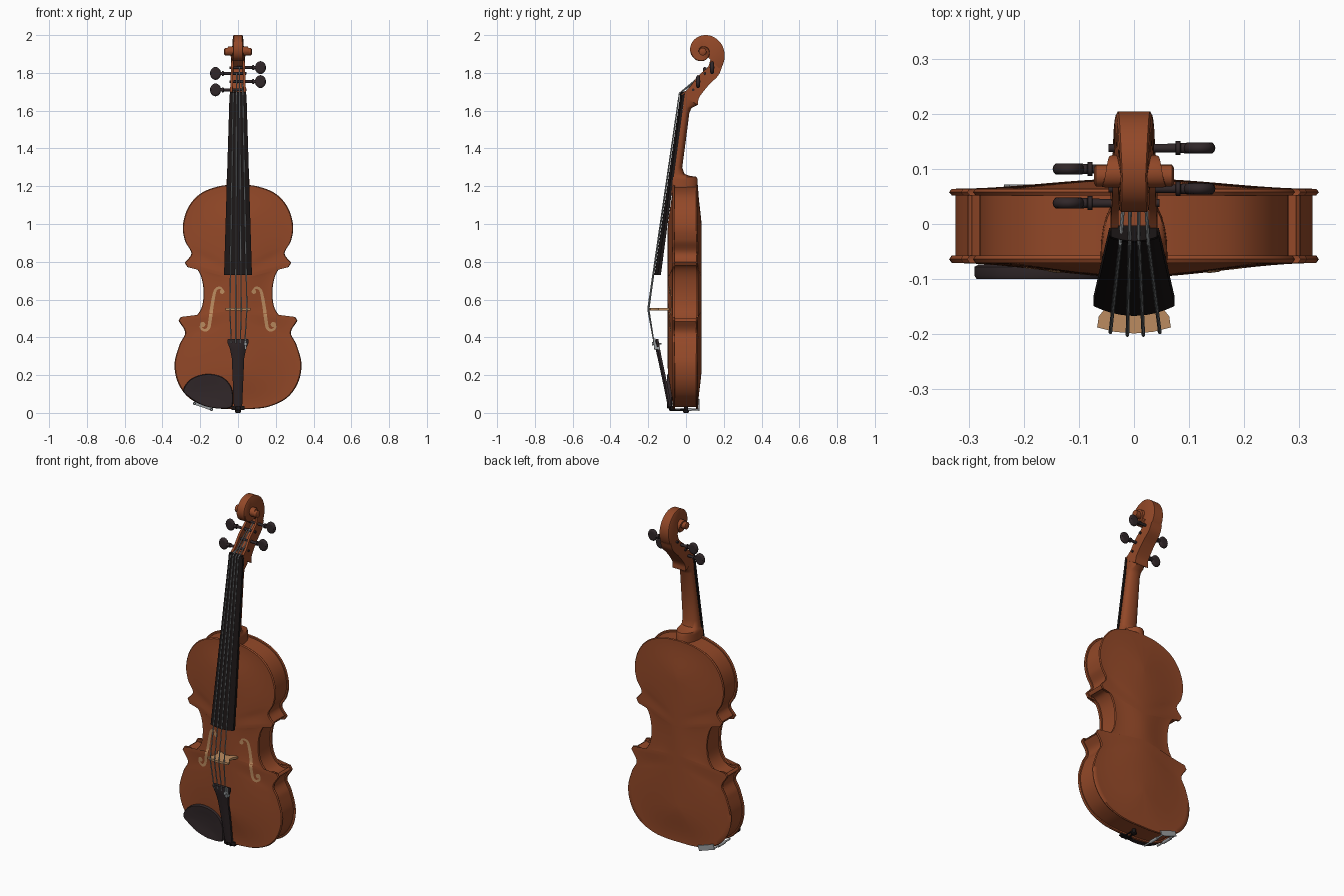
import bpy, bmesh, math
from mathutils import Vector
from mathutils.bvhtree import BVHTree

if "Cube" in bpy.data.objects:
    bpy.data.objects.remove(bpy.data.objects["Cube"])


def material(name, rgb):
    m = bpy.data.materials.new(name)
    m.diffuse_color = (*rgb, 1)
    m.use_nodes = True
    m.node_tree.nodes["Principled BSDF"].inputs["Base Color"].default_value = m.diffuse_color
    return m


VARNISH = material("brown varnish", (0.29, 0.065, 0.021))
BLACK = material("black wood", (0.011, 0.008, 0.008))
EBONY = material("dark ebony", (0.03, 0.02, 0.022))
MAPLE = material("pale maple", (0.5, 0.26, 0.115))
STEEL = material("steel", (0.33, 0.35, 0.36))


def finish(bm, name, mat, angle=35):
    bmesh.ops.remove_doubles(bm, verts=bm.verts, dist=1e-5)
    bmesh.ops.recalc_face_normals(bm, faces=bm.faces)
    me = bpy.data.meshes.new(name)
    bm.to_mesh(me)
    bm.free()
    me.materials.append(mat)
    ob = bpy.data.objects.new(name, me)
    bpy.context.collection.objects.link(ob)
    bpy.ops.object.select_all(action='DESELECT')
    ob.select_set(True)
    bpy.context.view_layer.objects.active = ob
    bpy.ops.object.shade_smooth_by_angle(angle=math.radians(angle))
    return ob


def loft(name, rings, mat, angle=35, caps=True):
    """Skin a list of equal-length closed rings."""
    bm = bmesh.new()
    vs = [[bm.verts.new(p) for p in r] for r in rings]
    n = len(vs[0])
    for a, b in zip(vs, vs[1:]):
        for i in range(n):
            bm.faces.new((a[i], a[(i + 1) % n], b[(i + 1) % n], b[i]))
    if caps:
        bm.faces.new(vs[0])
        bm.faces.new(vs[-1])
    return finish(bm, name, mat, angle)


def spline(pts, n=8, closed=False):
    """Catmull-Rom through a few points."""
    P = [Vector(p) for p in pts]
    ext = [P[-1]] + P + P[:2] if closed else [2 * P[0] - P[1]] + P + [2 * P[-1] - P[-2]]
    out = []
    for a, b, c, d in zip(ext, ext[1:], ext[2:], ext[3:]):
        for k in range(n):
            t = k / n
            out.append(0.5 * (2 * b + (c - a) * t + (2 * a - 5 * b + 4 * c - d) * t * t
                              + (3 * b - a - 3 * c + d) * t ** 3))
    return out if closed else out + [P[-1]]


def lathe(name, origin, axis, profile, mat, n=20):
    """Round part along axis 'x', 'y' or 'z'; profile is (distance, radius)."""
    k = "xyz".index(axis)
    rings = []
    for d, r in profile:
        ring = []
        for i in range(n):
            a = math.tau * i / n
            p = Vector(origin)
            p[k] += d
            p[(k + 1) % 3] += r * math.cos(a)
            p[(k + 2) % 3] += r * math.sin(a)
            ring.append(p)
        rings.append(ring)
    return loft(name, rings, mat)


def tube(name, pts, r, mat, n=8):
    for i, (a, b) in enumerate(zip(pts, pts[1:])):
        a, b = Vector(a), Vector(b)
        q = (b - a).to_track_quat('Z', 'Y')
        off = [q @ Vector((r * math.cos(math.tau * k / n), r * math.sin(math.tau * k / n), 0)) for k in range(n)]
        loft(f"{name}_{i + 1}", [[a + o for o in off], [b + o for o in off]], mat)


def lerp_table(table, t):
    for (a, va), (b, vb) in zip(table, table[1:]):
        if t <= b:
            return va + (vb - va) * (t - a) / (b - a)
    return table[-1][1]


# Body outline: upper bout, waist and lower bout meet at sharp corners
upper = [(0, 1.21), (0.1, 1.2), (0.2, 1.16), (0.265, 1.085), (0.292, 0.99), (0.28, 0.91), (0.247, 0.845), (0.282, 0.795)]
waist = [(0.268, 0.772), (0.225, 0.768), (0.195, 0.72), (0.182, 0.64), (0.192, 0.56), (0.225, 0.51), (0.262, 0.497), (0.303, 0.508)]
lower = [(0.315, 0.488), (0.28, 0.425), (0.31, 0.36), (0.336, 0.26), (0.318, 0.16), (0.26, 0.08), (0.17, 0.035), (0.08, 0.021), (0, 0.02)]
half = spline(upper) + spline(waist) + spline(lower)
half[0].x = half[-1].x = 0
outline = half + [Vector((-p.x, p.y)) for p in reversed(half[1:-1])]


def plate(name, y_in, y_out, arch):
    """Arched plate: outline rings shrinking towards a centre spine."""
    def ring(s, y):
        return [(p.x * s, y, 0.6 + (p.y - 0.6) * (0.6 + 0.4 * s)) for p in outline]
    mid = (y_in + y_out) / 2
    rings = [ring(0.9, y_in), ring(0.985, y_in), ring(1, mid), ring(0.985, y_out)]
    for k in range(1, 17):
        t = k / 16
        rings.append(ring(0.985 * (1 - t), y_out + arch * t * t * (3 - 2 * t)))
    return loft(name, rings, VARNISH, 50, caps=False)


belly = plate("belly", -0.057, -0.071, -0.026)
plate("back", 0.052, 0.064, 0.019)
inner = []
for i, p in enumerate(outline):
    t = (outline[(i + 1) % len(outline)] - outline[i - 1]).normalized()
    inner.append(p + 0.012 * Vector((t.y, -t.x)))
loft("ribs", [[(p.x, y, p.y) for p in inner] for y in (-0.062, 0.057)], VARNISH, 40, caps=False)

# Sound holes, laid on the belly
bm = bmesh.new()
bm.from_mesh(belly.data)
tree = BVHTree.FromBMesh(bm)
bm.free()
path = spline([(0.076, 0.636), (0.092, 0.662), (0.118, 0.652), (0.13, 0.61), (0.14, 0.55),
               (0.148, 0.49), (0.156, 0.45), (0.175, 0.437), (0.196, 0.45), (0.196, 0.474)], 6)
for side, label in ((1, "right"), (-1, "left")):
    bm = bmesh.new()

    def on_belly(x, z):
        hit = tree.ray_cast(Vector((side * x, -1, z)), Vector((0, 1, 0)))[0]
        return bm.verts.new((side * x, hit.y - 0.003, z))
    strip = []
    for i, p in enumerate(path):
        t = (path[min(i + 1, len(path) - 1)] - path[max(i - 1, 0)]).normalized()
        w = 0.004 + 0.005 * math.sin(math.pi * i / (len(path) - 1))
        strip.append([on_belly(p.x - t.y * w * k, p.y + t.x * w * k) for k in (-1, 0, 1)])
    for a, b in zip(strip, strip[1:]):
        for k in (0, 1):
            bm.faces.new((a[k], a[k + 1], b[k + 1], b[k]))
    for cx, cz, r in ((0.084, 0.642, 0.012), (0.187, 0.468, 0.014)):
        bm.faces.new([on_belly(cx + r * math.cos(a * math.tau / 16), cz + r * math.sin(a * math.tau / 16)) for a in range(16)])
    finish(bm, f"sound_hole_{label}", MAPLE)


# Neck with heel: D-shaped sections (z, front y, back y, half width)
def d_ring(z, yf, yb, hw, n=16):
    return [(hw * math.cos(math.pi * i / n), yf + 0.008 + (yb - yf - 0.008) * math.sin(math.pi * i / n) ** 0.8, z)
            for i in range(n + 1)] + [(-hw, yf, z), (hw, yf, z)]


loft("neck", [d_ring(*s) for s in (
    (1.15, -0.078, 0.062, 0.062), (1.235, -0.07, 0.062, 0.06), (1.25, -0.068, 0.055, 0.058),
    (1.255, -0.066, 0.02, 0.056), (1.265, -0.064, -0.008, 0.054), (1.3, -0.06, -0.02, 0.052),
    (1.45, -0.04, 0.0, 0.046), (1.59, -0.02, 0.018, 0.041), (1.615, -0.016, 0.03, 0.041),
    (1.63, -0.014, 0.062, 0.042), (1.665, -0.012, 0.066, 0.042), (1.692, -0.012, 0.04, 0.042))], VARNISH, 45)

# Pegbox: two cheeks and a floor between a front and a back line (y, z)
front = spline([(-0.025, 1.685), (0.02, 1.725), (0.06, 1.78), (0.115, 1.83), (0.128, 1.868)], 6)
rear = spline([(0.064, 1.628), (0.07, 1.67), (0.12, 1.735), (0.17, 1.785), (0.19, 1.83)], 6)
for name, x0, x1, f in (("pegbox_cheek_left", -1, -0.68, 1), ("pegbox_cheek_right", 0.68, 1, 1), ("pegbox_floor", -0.7, 0.7, 0.35)):
    rings = []
    for i, (a, b) in enumerate(zip(front, rear)):
        w = 0.043 - 0.008 * i / (len(front) - 1)
        a = b.lerp(a, f)
        rings.append([(x0 * w, *a), (x1 * w, *a), (x1 * w, *b), (x0 * w, *b)])
    loft(name, rings, VARNISH, 40)

# Scroll: a spiral whose turns step outwards to the eye
CY, CZ, END = 0.088, 1.912, 3.6 * math.pi
widths = [(-0.25, 0.036), (0.5, 0.024), (1.5, 0.03), (2, 0.045), (3, 0.06), (3.6, 0.066)]
rings = []
for k in range(155):
    th = -0.25 * math.pi + k * math.pi * 0.025
    w = lerp_table(widths, th / math.pi)
    r = 0.115 * math.exp(-0.18 * th)
    ri = 0.115 * math.exp(-0.18 * (th + math.tau)) if th + math.tau < END else 0.001
    c, s = math.cos(th), math.sin(th)
    rings.append([(x, CY + q * c, CZ + q * s) for x, q in
                  ((-w, ri), (-w, r * 0.94), (-w * 0.88, r), (w * 0.88, r), (w, r * 0.94), (w, ri))])
loft("scroll", rings, VARNISH, 40)
lathe("scroll_eye", (0, CY, CZ), 'x', [(-0.073, 0.014), (-0.069, 0.02), (0.069, 0.02), (0.073, 0.014)], VARNISH)

# Pegs: side, y, z
pegs = [(-1, 0.038, 1.71), (1, 0.064, 1.754), (-1, 0.1, 1.797), (1, 0.138, 1.828)]
for i, (sd, y, z) in enumerate(pegs):
    prof = [(-0.046, 0.007), (0.075, 0.008), (0.076, 0.013), (0.084, 0.013), (0.085, 0.009), (0.1, 0.01)]
    lathe(f"peg_shaft_{i + 1}", (0, y, z), 'x', [(sd * d, r) for d, r in prof], EBONY, 14)
    bm = bmesh.new()
    bmesh.ops.create_uvsphere(bm, u_segments=20, v_segments=12, radius=1)
    for v in bm.verts:
        v.co = (sd * 0.119 + v.co.x * 0.029, y + max(-0.6, min(0.6, v.co.y)) * 0.017, z + v.co.z * 0.034)
    finish(bm, f"peg_head_{i + 1}", EBONY, 40)


# Fingerboard, nut and tailpiece share an arched section
def arch_ring(z, y, hw, sag, th, n=12):
    xs = [hw * (2 * i / n - 1) for i in range(n + 1)]
    return [(x, y + sag * (x / hw) ** 2, z) for x in xs] + [(hw, y + sag + th, z), (-hw, y + sag + th, z)]


loft("fingerboard", [arch_ring(0.73, -0.167, 0.074, 0.018, 0.016), arch_ring(1.685, -0.03, 0.045, 0.009, 0.014)], BLACK)
loft("nut", [arch_ring(1.683, -0.034, 0.043, 0.008, 0.02), arch_ring(1.7, -0.031, 0.042, 0.008, 0.02)], BLACK)
loft("tailpiece", [arch_ring(*s) for s in (
    (0.39, -0.17, 0.054, 0.014, 0.01), (0.375, -0.17, 0.057, 0.014, 0.012), (0.34, -0.162, 0.043, 0.012, 0.012),
    (0.29, -0.15, 0.033, 0.01, 0.012), (0.15, -0.12, 0.027, 0.01, 0.012), (0.035, -0.097, 0.022, 0.008, 0.012))], EBONY)
loft("saddle", [arch_ring(0.014, -0.085, 0.035, 0.004, 0.025), arch_ring(0.036, -0.083, 0.035, 0.004, 0.02)], BLACK)
lathe("end_button", (0, 0, 0), 'z', [(0, 0.01), (0.003, 0.015), (0.012, 0.015), (0.016, 0.01), (0.035, 0.01)], BLACK)
for x in (-0.012, 0.012):
    tube("tail_cord", [(x, -0.09, 0.045), (x, -0.085, 0.014), (x, 0, 0.016)], 0.004, BLACK)

# Bridge: half profile (x, y) mirrored
hb = [(0, -0.199), (0.035, -0.196), (0.067, -0.188), (0.064, -0.168), (0.046, -0.145), (0.05, -0.12),
      (0.064, -0.1), (0.064, -0.08), (0.036, -0.08), (0.03, -0.102), (0, -0.112)]
prof = hb + [(-x, y) for x, y in reversed(hb[1:-1])]
loft("bridge", [[(x, y, z) for x, y in prof] for z in (0.543, 0.555)], MAPLE)

# Strings from tailpiece over bridge and nut to the pegs, with one fine tuner
order = [0, 2, 3, 1]
for i, (xt, xb, xn) in enumerate(((-0.036, -0.043, -0.025), (-0.012, -0.012, -0.008), (0.012, 0.017, 0.009), (0.036, 0.047, 0.026))):
    sd, py, pz = pegs[order[i]]
    tube(f"string_{i + 1}", [(xt, -0.169, 0.37), (xb, -0.202 if i in (1, 2) else -0.197, 0.549),
                             (xn, -0.035, 1.692), (xn * 0.8, py - 0.009, pz)], 0.0033, STEEL)
lathe("fine_tuner_screw", (0.04, -0.165, 0.365), 'y', [(-0.016, 0.009), (-0.008, 0.009), (-0.007, 0.004), (0.035, 0.004)], STEEL)
loft("fine_tuner_lever", [arch_ring(0.335, -0.168, 0.006, 0.001, 0.03), arch_ring(0.395, -0.175, 0.006, 0.001, 0.012)], STEEL)
for v in bpy.data.objects["fine_tuner_lever"].data.vertices:
    v.co.x += 0.04

# Chin rest with hollowed top
rest = spline([(-0.29, 0.12), (-0.25, 0.178), (-0.17, 0.205), (-0.085, 0.19), (-0.035, 0.135), (-0.026, 0.06),
               (-0.045, 0.026), (-0.13, 0.026), (-0.2, 0.046), (-0.26, 0.085)], 6, True)
mid = Vector((-0.155, 0.11))
loft("chin_rest", [[(q.x, y, q.y) for q in (mid + (p - mid) * s for p in rest)] for s, y in (
    (0.95, -0.074), (1, -0.078), (1, -0.094), (0.97, -0.1), (0.9, -0.1), (0.6, -0.096), (0.2, -0.094))], EBONY)

# Chin rest clamp: posts, barrels and a foot behind the back
posts = [(-0.23, 0.05), (-0.14, 0.018)]
for i, (x, z) in enumerate(posts):
    lathe(f"clamp_post_{i + 1}", (x, 0, z), 'y', [(-0.08, 0.005), (-0.03, 0.005), (-0.03, 0.009),
                                                 (0.03, 0.009), (0.03, 0.005), (0.07, 0.005)], STEEL, 12)
foot = [(-0.236, 0.045), (-0.136, 0.011), (-0.126, 0.04), (-0.226, 0.074)]
loft("clamp_foot", [[(x, y, z) for x, z in foot] for y in (0.066, 0.072)], STEEL)
